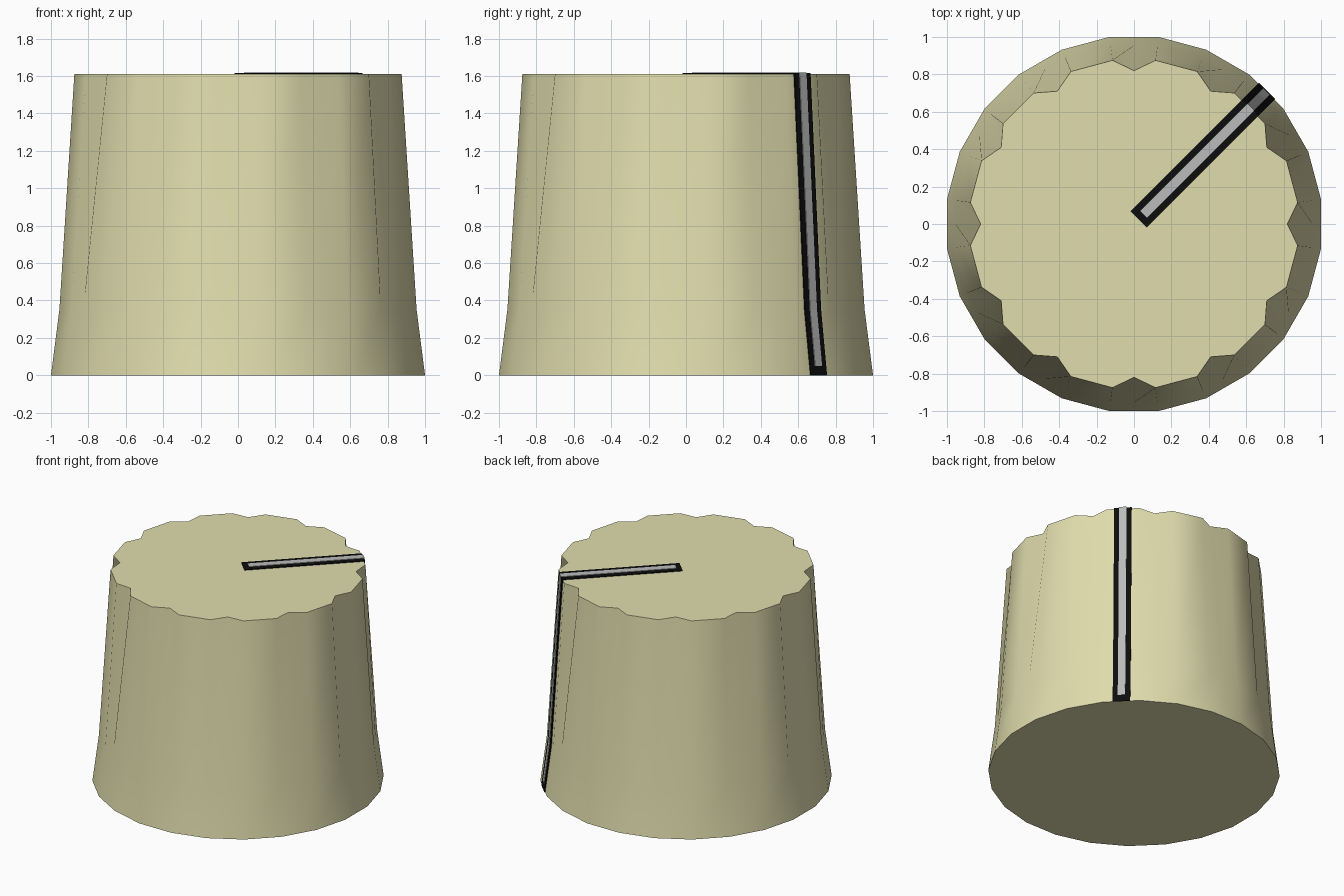
import bpy
from math import sin, cos, radians

if "Cube" in bpy.data.objects:
    bpy.data.objects.remove(bpy.data.objects["Cube"])


def material(name, rgb):
    m = bpy.data.materials.new(name)
    m.diffuse_color = (*rgb, 1)
    m.use_nodes = True
    m.node_tree.nodes["Principled BSDF"].inputs["Base Color"].default_value = m.diffuse_color
    return m


def make_object(name, verts, faces, mat):
    me = bpy.data.meshes.new(name)
    me.from_pydata(verts, [], faces)
    me.materials.append(mat)
    ob = bpy.data.objects.new(name, me)
    bpy.context.collection.objects.link(ob)
    return ob


# Body profile: (flat radius of the 24-gon, notch floor radius, height)
RINGS = [(1.0, 1.0, 0.0), (0.955, 0.955, 0.35), (0.875, 0.82, 1.61)]
HALF = 7.5
TOP = RINGS[-1][2]


def fluted_body(mat):
    verts, faces = [], []
    n = 36
    for flat, floor, z in RINGS:
        corner = flat / cos(radians(HALF))
        for k in range(12):
            for da, r in ((-HALF, corner), (0, floor), (HALF, corner)):
                a = radians(30 * k + da)
                verts.append((r * cos(a), r * sin(a), z))
    for j in range(len(RINGS) - 1):
        for i in range(n):
            i2 = (i + 1) % n
            faces.append((j * n + i, j * n + i2, (j + 1) * n + i2, (j + 1) * n + i))
    faces.append(tuple(reversed(range(n))))
    faces.append(tuple(range((len(RINGS) - 1) * n, len(RINGS) * n)))
    return make_object("knob_body", verts, faces, mat)


def pointer_strip(name, start, end_z, half_width, raise_by, mat):
    """Thin slab over the top and down the side, along the 45 degree direction."""
    end_r = 1.0 - 0.045 * end_z / 0.35
    o, d = raise_by, 0.01
    outer = [(start, TOP + o), (0.875 + o, TOP + o), (0.955 + o, 0.35), (end_r + o, end_z)]
    inner = [(start, TOP - d), (0.875 - d, TOP - d), (0.955 - d, 0.35), (end_r - d, end_z)]
    c = cos(radians(45))
    verts = []
    for path in (outer, inner):
        for side in (-half_width, half_width):
            verts += [((r - side) * c, (r + side) * c, z) for r, z in path]
    # index blocks: outer right 0-3, outer left 4-7, inner right 8-11, inner left 12-15
    faces = []
    for i in range(3):
        faces += [(i, i + 1, i + 5, i + 4),
                  (i + 8, i + 12, i + 13, i + 9),
                  (i, i + 8, i + 9, i + 1),
                  (i + 4, i + 5, i + 13, i + 12)]
    faces += [(0, 4, 12, 8), (3, 11, 15, 7)]
    return make_object(name, verts, faces, mat)


cream = material("cream", (0.75, 0.72, 0.42))
black = material("black", (0.004, 0.004, 0.004))
grey = material("light_grey", (0.5, 0.5, 0.5))

# Fluted knob, smooth round the sides with crisp rims
body = fluted_body(cream)
bpy.context.view_layer.objects.active = body
body.select_set(True)
bpy.ops.object.shade_smooth_by_angle(angle=radians(45))

# Pointer: black backing with a narrower grey line on it
pointer_strip("pointer_backing", 0.035, 0.0, 0.061, 0.006, black)
pointer_strip("pointer_line", 0.072, 0.05, 0.026, 0.010, grey)
